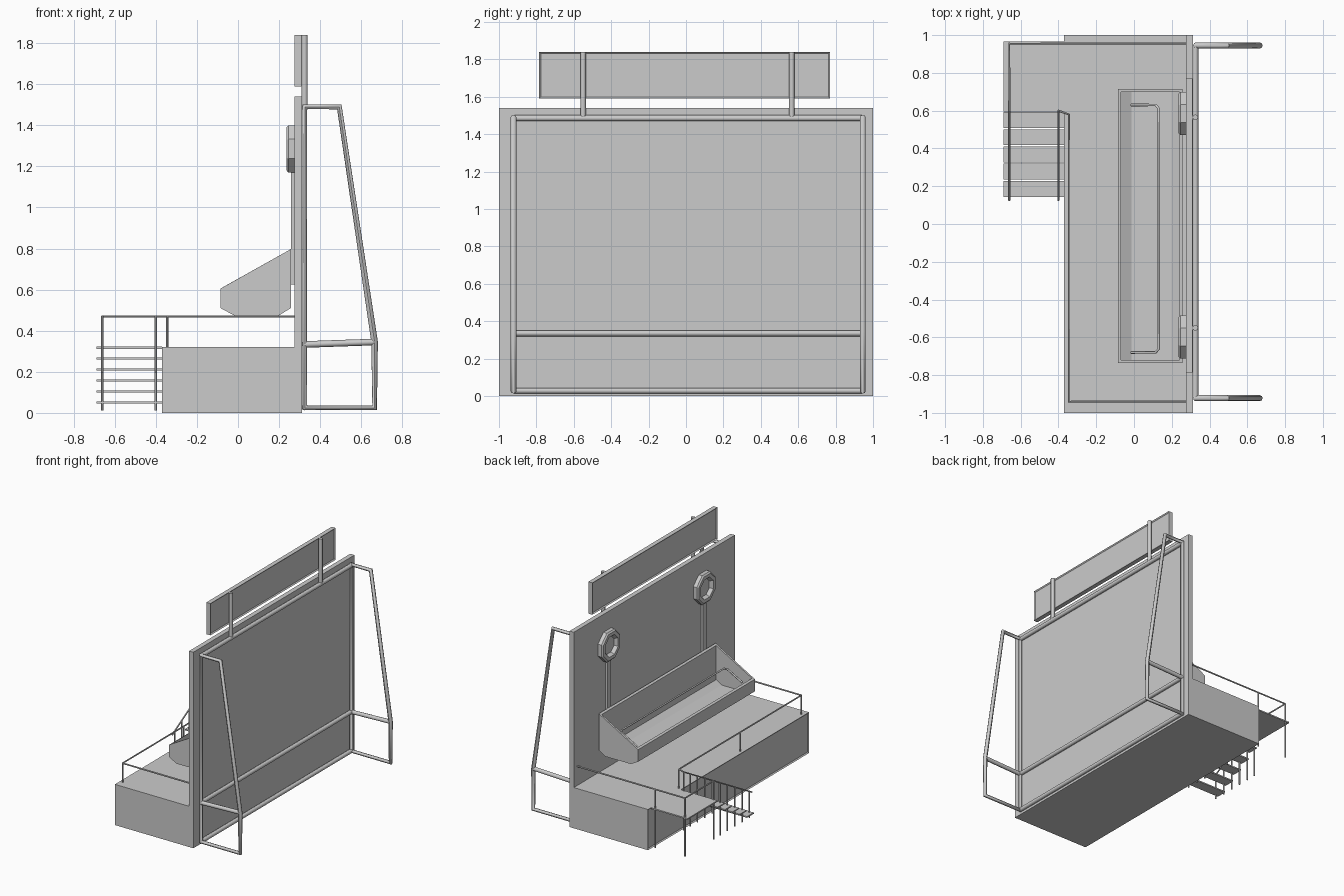
import bpy, bmesh, math
from mathutils import Vector

if "Cube" in bpy.data.objects:
    bpy.data.objects.remove(bpy.data.objects["Cube"])


def mesh_object(name, bm, smooth=False):
    bmesh.ops.recalc_face_normals(bm, faces=bm.faces)
    me = bpy.data.meshes.new(name)
    bm.to_mesh(me)
    bm.free()
    ob = bpy.data.objects.new(name, me)
    bpy.context.collection.objects.link(ob)
    return ob


def box(name, lo, hi, inset_dirs=(), border=0.012, depth=0.008):
    """Box from corner to corner; faces pointing along inset_dirs are recessed."""
    bm = bmesh.new()
    bmesh.ops.create_cube(bm, size=1)
    for v in bm.verts:
        v.co = [(l + h) / 2 + c * (h - l) for l, h, c in zip(lo, hi, v.co)]
    bm.normal_update()
    for d in inset_dirs:
        face = [f for f in bm.faces if f.normal.dot(Vector(d)) > 0.9 and
                f.calc_area() > 0.1]
        bmesh.ops.inset_region(bm, faces=face, thickness=border)
        for v in face[0].verts:
            v.co -= Vector(d) * depth
    return mesh_object(name, bm)


def tube(name, paths, radius, sides=8):
    """Round bars along point paths, turned into one mesh."""
    cu = bpy.data.curves.new(name, 'CURVE')
    cu.dimensions = '3D'
    cu.bevel_depth = radius
    cu.bevel_resolution = sides // 2 - 2
    cu.use_fill_caps = True
    for path, closed in paths:
        sp = cu.splines.new('POLY')
        sp.points.add(len(path) - 1)
        for p, co in zip(sp.points, path):
            p.co = (*co, 1)
        sp.use_cyclic_u = closed
    ob = bpy.data.objects.new(name, cu)
    bpy.context.collection.objects.link(ob)
    bpy.ops.object.select_all(action='DESELECT')
    ob.select_set(True)
    bpy.context.view_layer.objects.active = ob
    bpy.ops.object.convert(target='MESH')
    bpy.ops.object.shade_smooth_by_angle(angle=math.radians(50))
    return ob


# deck and tall back wall
box("deck", (-0.37, -1, 0), (0.3, 1, 0.32), [(-1, 0, 0)])
box("back_wall", (0.275, -1, 0), (0.312, 1, 1.54))

# sign board on two posts
box("sign_board", (0.275, -0.785, 1.59), (0.31, 0.77, 1.84),
    [(-1, 0, 0), (1, 0, 0)])
tube("sign_posts", [([(0.324, y, 1.48), (0.324, y, 1.84)], False)
                    for y in (-0.55, 0.565)], 0.015)

# rear support frame
SIDES = (-0.922, 0.945)
for i, y in enumerate(SIDES):
    tube(f"side_frame_{i}", [
        ([(0.325, y, 0.025), (0.325, y, 1.49), (0.493, y, 1.49),
          (0.665, y, 0.345), (0.665, y, 0.025)], True),
        ([(0.325, y, 0.333), (0.665, y, 0.345)], False)], 0.016)
tube("cross_bars", [([(0.325, SIDES[0], z), (0.325, SIDES[1], z)], False)
                    for z in (0.028, 0.335, 1.485)], 0.016)

# trough: extruded side profile, open along its sloping top
bm = bmesh.new()
outer = [(-0.085, 0.605), (-0.085, 0.51), (-0.02, 0.475), (0.2, 0.475),
         (0.257, 0.51), (0.257, 0.797)]
inner = [(-0.07, 0.614), (-0.07, 0.52), (-0.014, 0.49), (0.195, 0.49),
         (0.242, 0.52), (0.242, 0.788)]
rings = [[bm.verts.new((x, y, z)) for x, z in prof]
         for prof, y in ((outer, -0.735), (outer, 0.715),
                         (inner, -0.72), (inner, 0.70))]
for a, b in ((rings[0], rings[1]), (rings[2], rings[3])):
    for k in range(5):
        bm.faces.new((a[k], a[k + 1], b[k + 1], b[k]))
for r in rings:
    bm.faces.new(r)
o = [rings[0][0], rings[0][5], rings[1][5], rings[1][0]]
n = [rings[2][0], rings[2][5], rings[3][5], rings[3][0]]
for k in range(4):
    bm.faces.new((o[k], o[k - 1], n[k - 1], n[k]))
mesh_object("trough", bm)

# bent rail inside the trough
tube("trough_rail", [([(-0.015, -0.68, 0.58), (0.115, -0.68, 0.65),
                       (0.132, -0.66, 0.66), (0.132, 0.61, 0.66),
                       (0.115, 0.63, 0.65), (-0.015, 0.63, 0.58)], False)], 0.007)

# octagonal heads with a hollow centre
for i, y in enumerate((-0.598, 0.585)):
    bm = bmesh.new()
    loops = []
    for r, x in ((0.124, 0.277), (0.124, 0.245), (0.112, 0.235),
                 (0.085, 0.235), (0.07, 0.262)):
        loops.append([bm.verts.new((x, y + r * math.cos(a), 1.285 + r * math.sin(a)))
                      for a in [math.pi / 8 + k * math.pi / 4 for k in range(8)]])
    for a, b in zip(loops, loops[1:]):
        for k in range(8):
            bm.faces.new((a[k], a[k - 1], b[k - 1], b[k]))
    bm.faces.new(loops[0])
    bm.faces.new(loops[-1])
    mesh_object(f"octagon_head_{i}", bm)
    box(f"head_stem_{i}", (0.257, y - 0.022, 0.625), (0.277, y + 0.022, 1.18))
box("stem_crossbar", (0.257, -0.598, 0.625), (0.277, 0.585, 0.66))

# landing and steps beside the deck
box("landing", (-0.69, 0.595, 0.312), (-0.37, 0.965, 0.322))
steps = [(0.55 - 0.091 * k, 0.264 - 0.0535 * k) for k in range(5)]
for i, (y, z) in enumerate(steps):
    box(f"step_{i}", (-0.69, y - 0.042, z - 0.005), (-0.37, y + 0.042, z + 0.005))

# stair handrails with legs down to the ground
TOP = 0.47
for i, x in enumerate((-0.66, -0.4)):
    bars = [([(x, 0.6, TOP), (x, 0.125, 0.2)], False)]
    for y, _ in steps:
        yp = y - 0.03
        bars.append(([(x, yp, 0.012), (x, yp, TOP - (0.6 - yp) * 0.57)], False))
    for y in (0.6, 0.955):
        bars.append(([(x, y, 0.012), (x, y, TOP)], False))
    tube(f"stair_rail_{i}", bars, 0.006, 6)

# deck guard rail
tube("guard_rail", [
    ([(0.28, 0.955, TOP), (-0.66, 0.955, TOP), (-0.66, 0.6, TOP)], False),
    ([(0.28, -0.94, TOP), (-0.345, -0.94, TOP), (-0.345, 0.58, TOP),
      (-0.4, 0.6, TOP)], False)]
    + [([(-0.345, y, 0.315), (-0.345, y, TOP)], False)
       for y in (-0.94, -0.18, 0.58)], 0.006, 6)
